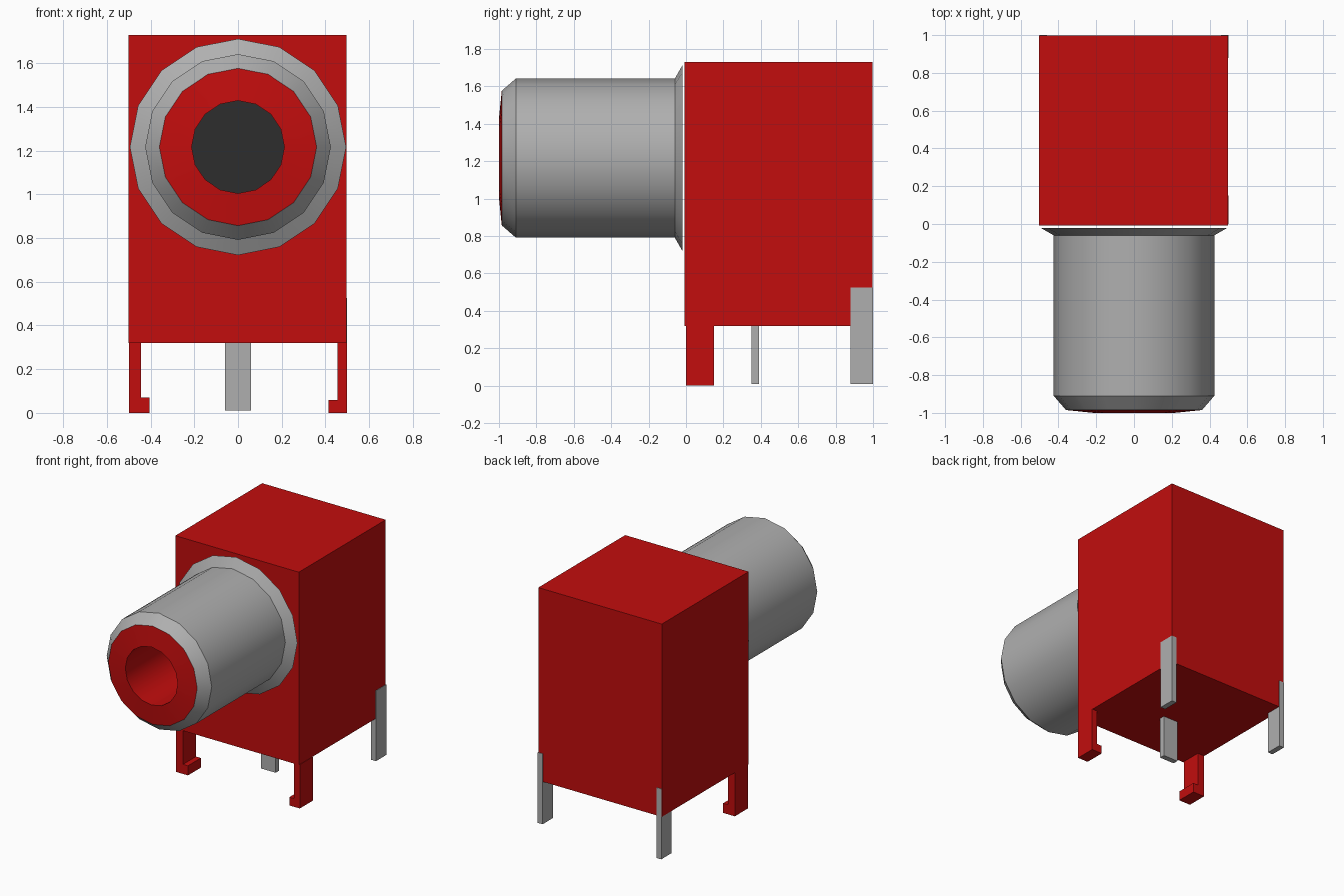
import bpy, bmesh, math

cube = bpy.data.objects.get("Cube")
if cube:
    bpy.data.objects.remove(cube, do_unlink=True)


def material(name, rgb):
    m = bpy.data.materials.new(name)
    m.use_nodes = True
    m.diffuse_color = (*rgb, 1)
    m.node_tree.nodes["Principled BSDF"].inputs["Base Color"].default_value = (*rgb, 1)
    return m


RED = material("red plastic", (0.54, 0.004, 0.004))
GREY = material("grey metal", (0.43, 0.43, 0.43))
DARK = material("dark socket", (0.027, 0.027, 0.027))


def finish(name, bm, mat):
    bmesh.ops.recalc_face_normals(bm, faces=bm.faces)
    me = bpy.data.meshes.new(name)
    bm.to_mesh(me)
    bm.free()
    me.materials.append(mat)
    ob = bpy.data.objects.new(name, me)
    bpy.context.collection.objects.link(ob)
    return ob


def box(name, x, y, z, mat):
    """Box from (min, max) ranges."""
    bm = bmesh.new()
    bmesh.ops.create_cube(bm, size=1)
    for v in bm.verts:
        v.co = [r[0] if c < 0 else r[1] for c, r in zip(v.co, (x, y, z))]
    return finish(name, bm, mat)


def prism(name, outline, y0, y1, mat):
    """Extrude an (x, z) outline along y."""
    bm = bmesh.new()
    face = bm.faces.new([bm.verts.new((x, y0, z)) for x, z in outline])
    ext = bmesh.ops.extrude_face_region(bm, geom=[face])["geom"]
    for v in ext:
        if isinstance(v, bmesh.types.BMVert):
            v.co.y = y1
    return finish(name, bm, mat)


def lathe(name, profile, mat, sides=16, z=1.217):
    """Revolve a (radius, y) profile about the barrel axis."""
    bm = bmesh.new()
    rings = []
    for r, y in profile:
        n = sides if r > 0 else 1
        rings.append([bm.verts.new((r * math.cos(math.tau * i / sides), y,
                                    z + r * math.sin(math.tau * i / sides)))
                      for i in range(n)])
    for a, b in zip(rings, rings[1:]):
        for i in range(sides):
            j = (i + 1) % sides
            loop = [a[i % len(a)], a[j % len(a)], b[j % len(b)], b[i % len(b)]]
            bm.faces.new(list(dict.fromkeys(loop)))
    ob = finish(name, bm, mat)
    bpy.ops.object.select_all(action='DESELECT')
    bpy.context.view_layer.objects.active = ob
    ob.select_set(True)
    bpy.ops.object.shade_smooth_by_angle(angle=math.radians(30))
    return ob


# Housing
box("housing", (-0.502, 0.497), (-0.007, 0.997), (0.32, 1.73), RED)

# Hooked front clips
prism("right_clip", [(-0.5, 0), (-0.405, 0), (-0.405, 0.07), (-0.445, 0.07),
                     (-0.445, 0.32), (-0.5, 0.32)], 0, 0.15, RED)
prism("left_clip", [(0.5, 0), (0.415, 0), (0.415, 0.06), (0.455, 0.06),
                    (0.455, 0.32), (0.5, 0.32)], 0, 0.15, RED)

# Solder pins: the rear pair stand slightly proud of the housing corners
box("center_pin", (-0.06, 0.06), (0.35, 0.39), (0.01, 0.33), GREY)
box("left_rear_pin", (0.46, 0.5), (0.88, 1.0), (0.01, 0.525), GREY)
box("right_rear_pin", (-0.5, -0.46), (0.88, 1.0), (0.01, 0.525), GREY)

# Metal sleeve with flared rear rim and chamfered mouth
lathe("sleeve", [(0, -0.02), (0.495, -0.02), (0.425, -0.06),
                 (0.425, -0.91), (0.36, -0.985)], GREY)

# Red insert with bore, and the dark floor of the bore
lathe("insert", [(0.36, -0.985), (0.212, -1.0), (0.212, -0.06)], RED)
lathe("bore_floor", [(0.212, -0.06), (0, -0.06)], DARK)

# The insert is open at the rear, so point its faces outwards from the shell
me = bpy.data.objects["insert"].data
if me.polygons[0].normal.y > 0:
    me.flip_normals()
me = bpy.data.objects["bore_floor"].data
if me.polygons[0].normal.y > 0:
    me.flip_normals()
